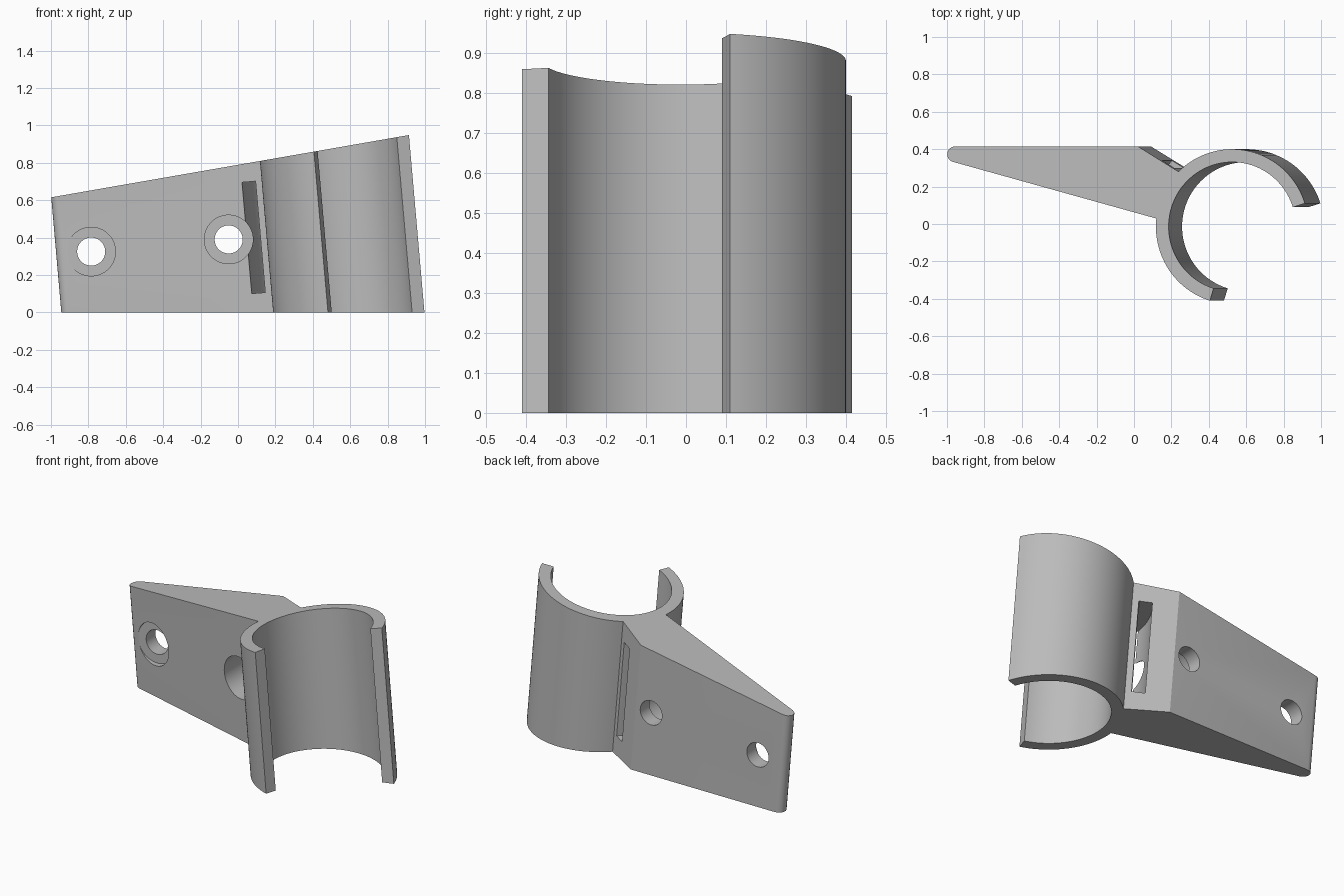
import bpy, bmesh
from math import cos, sin, radians
from mathutils import Matrix

if "Cube" in bpy.data.objects:
    bpy.data.objects.remove(bpy.data.objects["Cube"], do_unlink=True)

CX, CY = 0.602, -0.014          # clamp axis at the base
OUTER, INNER = 0.414, 0.345     # clamp radii
LEAN = 0.0875                   # sideways lean per unit of height

grey = bpy.data.materials.new("plain grey")
grey.use_nodes = True
colour = (0.5, 0.5, 0.5, 1)
grey.diffuse_color = colour
grey.node_tree.nodes["Principled BSDF"].inputs["Base Color"].default_value = colour


def arc(x, y, r, a, b, n):
    angles = [radians(a + (b - a) * i / n) for i in range(n + 1)]
    return [(x + r * cos(t), y + r * sin(t)) for t in angles]


def add_object(name, bm):
    bmesh.ops.recalc_face_normals(bm, faces=bm.faces)
    mesh = bpy.data.meshes.new(name)
    bm.to_mesh(mesh)
    bm.free()
    mesh.materials.append(grey)
    obj = bpy.data.objects.new(name, mesh)
    bpy.context.collection.objects.link(obj)
    return obj


def leaning_prism(name, profile, low, high):
    """Extrude a profile along the leaning axis between two height rules."""
    bm = bmesh.new()
    rings = []
    for rule in (low, high):
        rings.append([bm.verts.new((x - LEAN * rule(x), y, rule(x))) for x, y in profile])
    bottom, top = rings
    bm.faces.new(bottom)
    bm.faces.new(top)
    for i in range(len(profile)):
        j = (i + 1) % len(profile)
        bm.faces.new((bottom[i], bottom[j], top[j], top[i]))
    return add_object(name, bm)


def bore(name, x, z, radius, y0, y1):
    bm = bmesh.new()
    place = Matrix.Translation((x, (y0 + y1) / 2, z)) @ Matrix.Rotation(radians(90), 4, 'X')
    bmesh.ops.create_cone(bm, cap_ends=True, segments=64, radius1=radius,
                          radius2=radius, depth=y1 - y0, matrix=place)
    return add_object(name, bm)


# Open clamp ring and tapered arm share one profile
profile = arc(CX, CY, OUTER, 17.5, 134.8, 40)
profile += [(0.09, 0.415)]
profile += arc(-0.903, 0.373, 0.042, 90, 254.4, 8)
profile += arc(CX, CY, OUTER, 174, 253, 28)
profile += arc(CX, CY, INNER, 253, 17.5, 80)
bracket = leaning_prism("clamp_bracket", profile, lambda x: 0,
                        lambda x: (0.789 + 0.174 * x) / (1 + 0.174 * LEAN))

# Curved strap slot concentric with the clamp
slot = arc(CX, CY, 0.45, 110, 205, 40) + arc(CX, CY, 0.525, 205, 110, 40)
cutters = [leaning_prism("strap_slot_cutter", slot,
                         lambda x: 0.093 + LEAN * x, lambda x: 0.688 + LEAN * x)]

# Counterbored screw holes
for side, x, z in (("outer", -0.785, 0.325), ("inner", -0.05, 0.39)):
    cutters.append(bore(side + "_counterbore_cutter", x, z, 0.13, -0.3, 0.324))
    cutters.append(bore(side + "_hole_cutter", x, z, 0.075, -0.2, 0.6))

bpy.context.view_layer.objects.active = bracket
for cutter in cutters:
    cutter.hide_render = True
    cut = bracket.modifiers.new("cut", 'BOOLEAN')
    cut.operation = 'DIFFERENCE'
    cut.solver = 'EXACT'
    cut.object = cutter
    bpy.ops.object.modifier_apply(modifier=cut.name)
    bpy.data.objects.remove(cutter, do_unlink=True)

# Smooth curves with crisp edges
bpy.ops.object.select_all(action='DESELECT')
bracket.select_set(True)
bpy.ops.object.shade_smooth_by_angle(angle=radians(25))
